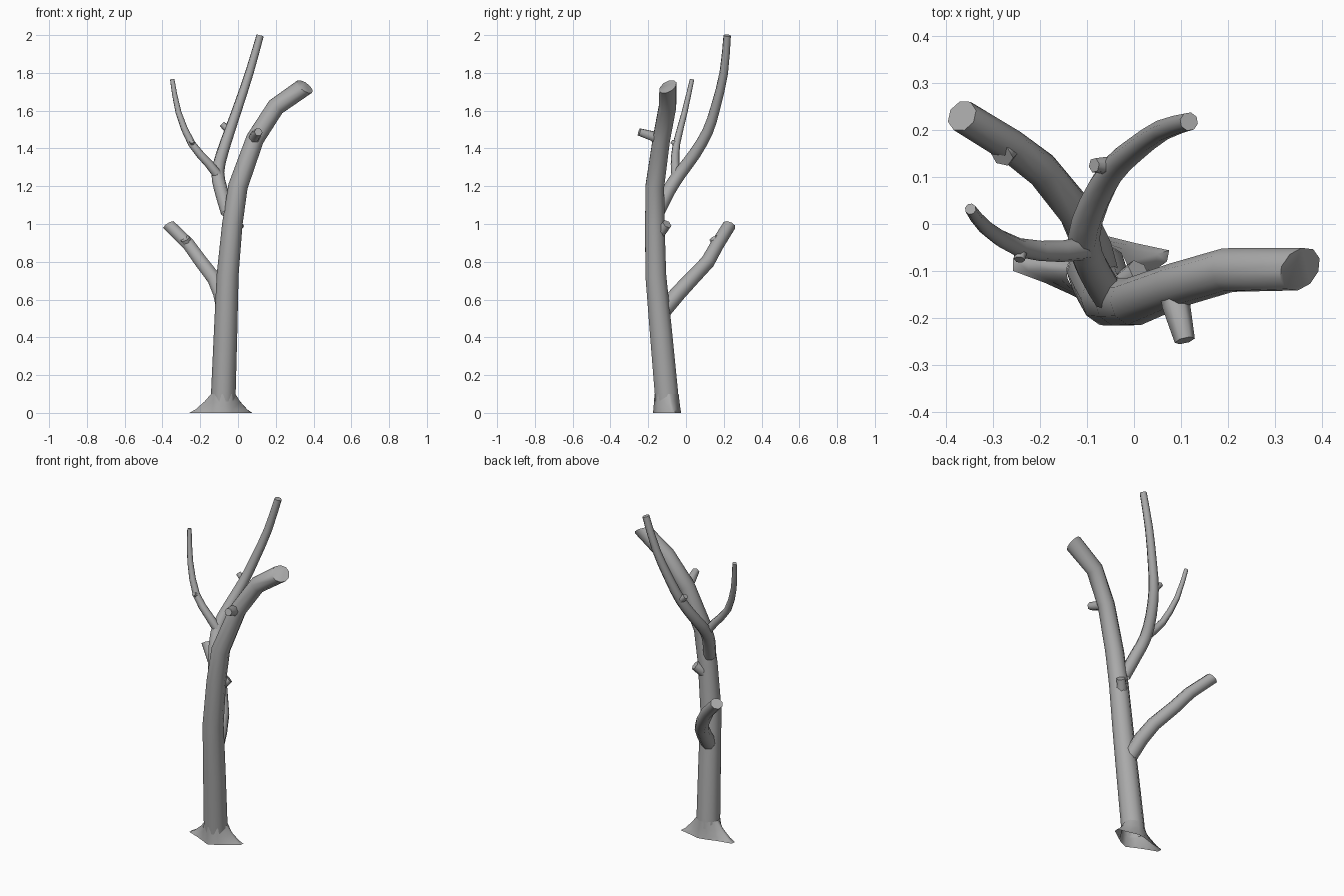
import bpy, math
from mathutils import Vector

if "Cube" in bpy.data.objects:
    bpy.data.objects.remove(bpy.data.objects["Cube"])

bark = bpy.data.materials.new("bark")
bark.diffuse_color = (0.4, 0.4, 0.4, 1)
bark.use_nodes = True
bark.node_tree.nodes["Principled BSDF"].inputs["Base Color"].default_value = bark.diffuse_color


def make_object(name, verts, faces, angle=62):
    mesh = bpy.data.meshes.new(name)
    mesh.from_pydata(verts, [], faces)
    mesh.update()
    mesh.materials.append(bark)
    obj = bpy.data.objects.new(name, mesh)
    bpy.context.collection.objects.link(obj)
    bpy.ops.object.select_all(action='DESELECT')
    bpy.context.view_layer.objects.active = obj
    obj.select_set(True)
    bpy.ops.object.shade_smooth_by_angle(angle=math.radians(angle))
    return obj


def refine(path):
    """Insert a smooth midpoint between each pair of path points."""
    out = []
    for i in range(len(path) - 1):
        a, b = path[i], path[i + 1]
        p = path[max(i - 1, 0)]
        q = path[min(i + 2, len(path) - 1)]
        out += [a, tuple((9 * (s + t) - r - u) / 16 for r, s, t, u in zip(p, a, b, q))]
    return out + [path[-1]]


def limb(name, path, sides, end_normal=None, start_normal=None):
    """Tapered tube along (x, y, z, radius) points, cut flat at the tip."""
    pts = [Vector(p[:3]) for p in path]
    last = len(pts) - 1
    verts, faces = [], []
    side = Vector((1, 0, 0))
    for i, p in enumerate(pts):
        into = (p - pts[i - 1]).normalized() if i else Vector()
        out = (pts[i + 1] - p).normalized() if i < last else Vector()
        t = (into + out).normalized()
        if i == last and end_normal:
            t = Vector(end_normal).normalized()
        if i == 0 and start_normal:
            t = Vector(start_normal).normalized()
        side = (side - t * side.dot(t)).normalized()
        up = t.cross(side)
        for k in range(sides):
            a = math.tau * k / sides
            verts.append(p + (side * math.cos(a) + up * math.sin(a)) * path[i][3])
    for i in range(last):
        for k in range(sides):
            a, b = i * sides + k, i * sides + (k + 1) % sides
            faces.append((a, b, b + sides, a + sides))
    faces.append(tuple(range(last * sides, (last + 1) * sides)))
    return make_object(name, verts, faces)


# Trunk, bending over to the right at the top
limb("trunk", [
    (-0.079, -0.10, 0.06, 0.065), (-0.077, -0.105, 0.12, 0.065),
    (-0.066, -0.132, 0.42, 0.062), (-0.055, -0.16, 0.73, 0.058),
    (-0.03, -0.165, 1.0, 0.054), (0.0, -0.165, 1.2, 0.052),
    (0.09, -0.13, 1.45, 0.048), (0.20, -0.098, 1.62, 0.048),
    (0.353, -0.096, 1.727, 0.051)], 10,
    end_normal=(0.54, -0.42, 0.73), start_normal=(0, 0, 1))

# Root flare: spreading skirt around the trunk foot
outline = [(0.075, -0.056), (0.0, -0.04), (-0.06, -0.025), (-0.11, -0.035),
           (-0.17, -0.055), (-0.257, -0.072), (-0.257, -0.10), (-0.19, -0.125),
           (-0.135, -0.15), (-0.085, -0.175), (-0.03, -0.15), (0.07, -0.08)]
cx, cy = -0.078, -0.102
rings = [(1.0, 0.0), (0.72, 0.018), (0.3, 0.06), (0.0, 0.1)]
verts, faces = [], []
n = len(outline)
for f, z in rings:
    for x, y in outline:
        d = Vector((x - cx, y - cy))
        r = max(d.length, 0.067)
        d = d.normalized() * (0.065 + (r - 0.065) * f)
        verts.append((cx + d.x, cy + d.y, z))
for i in range(len(rings) - 1):
    for k in range(n):
        a, b = i * n + k, i * n + (k + 1) % n
        faces.append((a, b, b + n, a + n))
make_object("root_flare", verts, faces)

# Large branches
limb("upper_branch", refine([
    (-0.055, -0.15, 1.06, 0.036), (-0.09, -0.09, 1.18, 0.036),
    (-0.107, -0.03, 1.27, 0.034), (-0.085, 0.045, 1.37, 0.032),
    (-0.045, 0.115, 1.49, 0.029), (0.0, 0.157, 1.62, 0.026),
    (0.06, 0.20, 1.80, 0.023), (0.117, 0.218, 1.998, 0.020)]), 8)
limb("side_branch", refine([
    (-0.10, -0.05, 1.25, 0.026), (-0.155, -0.058, 1.32, 0.023),
    (-0.245, -0.05, 1.425, 0.020), (-0.315, -0.008, 1.59, 0.016),
    (-0.348, 0.032, 1.765, 0.012)]), 8)
limb("lower_branch", [
    (-0.07, -0.12, 0.54, 0.042), (-0.09, -0.045, 0.63, 0.042),
    (-0.122, 0.025, 0.705, 0.040), (-0.195, 0.115, 0.80, 0.038),
    (-0.26, 0.165, 0.89, 0.036), (-0.366, 0.23, 0.994, 0.035)], 8,
    end_normal=(-0.5, 0.35, 0.8))

# Broken twig stubs
stubs = {
    "trunk_stub": [(0.085, -0.125, 1.43, 0.034), (0.09, -0.175, 1.465, 0.030),
                   (0.108, -0.248, 1.487, 0.022)],
    "middle_stub": [(-0.035, -0.15, 0.94, 0.034), (-0.012, -0.12, 0.975, 0.030),
                    (0.01, -0.1, 1.0, 0.027)],
    "lower_branch_stub": [(-0.262, 0.17, 0.885, 0.030),
                          (-0.281, 0.146, 0.923, 0.026)],
    "upper_branch_stub": [(-0.04, 0.12, 1.49, 0.022), (-0.065, 0.125, 1.51, 0.019),
                          (-0.085, 0.125, 1.53, 0.016)],
    "side_branch_stub": [(-0.24, -0.05, 1.42, 0.015), (-0.244, -0.076, 1.437, 0.012)],
}
for name, path in stubs.items():
    limb(name, path, 6)
